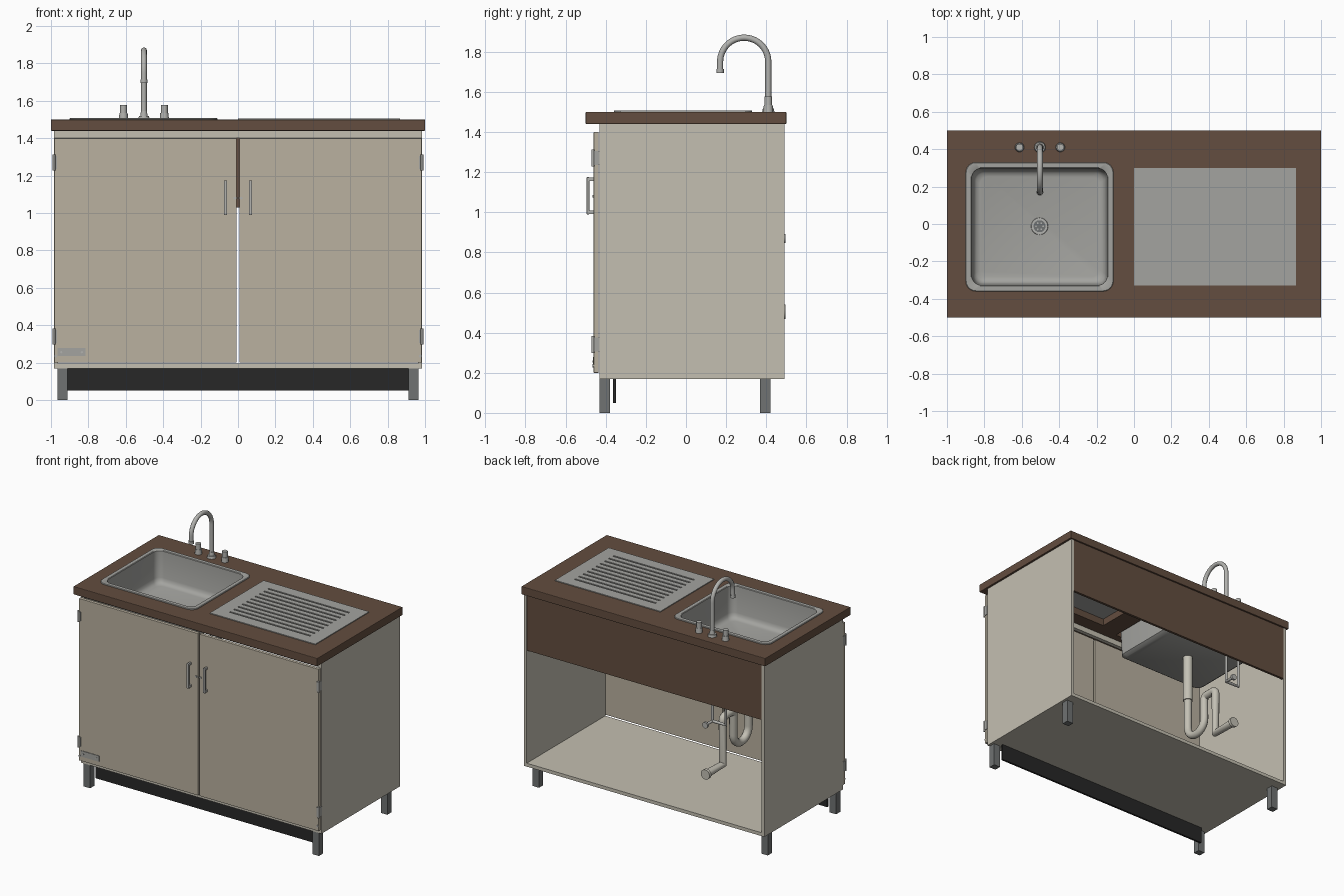
import bpy, bmesh, math
from mathutils import Vector, Matrix

if "Cube" in bpy.data.objects:
    bpy.data.objects.remove(bpy.data.objects["Cube"])


def mat(name, c):
    m = bpy.data.materials.new(name)
    m.diffuse_color = (*c, 1)
    m.use_nodes = True
    m.node_tree.nodes["Principled BSDF"].inputs["Base Color"].default_value = m.diffuse_color
    return m


WOOD = mat("brown_wood", (0.125, 0.075, 0.05))
BODY = mat("cream_panel", (0.55, 0.52, 0.44))
DOOR = mat("beige_door", (0.49, 0.44, 0.35))
STEEL = mat("steel", (0.37, 0.37, 0.35))
CHROME = mat("chrome", (0.45, 0.45, 0.43))
PLASTIC = mat("pipe_plastic", (0.55, 0.53, 0.46))
LEG = mat("leg_metal", (0.16, 0.17, 0.17))
BLACK = mat("black_plinth", (0.02, 0.02, 0.02))


def finish(bm, name, m, smooth=False):
    bmesh.ops.recalc_face_normals(bm, faces=bm.faces)
    me = bpy.data.meshes.new(name)
    bm.to_mesh(me)
    bm.free()
    o = bpy.data.objects.new(name, me)
    bpy.context.collection.objects.link(o)
    me.materials.append(m)
    if smooth:
        shade(o)
    return o


def shade(o):
    bpy.ops.object.select_all(action='DESELECT')
    o.select_set(True)
    bpy.context.view_layer.objects.active = o
    bpy.ops.object.shade_smooth_by_angle(angle=math.radians(40))


def add_box(bm, x, y, z):
    c = Vector((sum(x) / 2, sum(y) / 2, sum(z) / 2))
    s = (x[1] - x[0], y[1] - y[0], z[1] - z[0], 1)
    bmesh.ops.create_cube(bm, size=1, matrix=Matrix.Translation(c) @ Matrix.Diagonal(s))


def box(name, x, y, z, m, bevel=0):
    bm = bmesh.new()
    add_box(bm, x, y, z)
    if bevel:
        bmesh.ops.bevel(bm, geom=bm.edges[:], offset=bevel, segments=2, affect='EDGES', profile=0.5)
    return finish(bm, name, m)


def cyl(name, p, q, r, m, r2=None, n=24):
    p, q = Vector(p), Vector(q)
    rot = (q - p).to_track_quat('Z', 'Y').to_matrix().to_4x4()
    bm = bmesh.new()
    bmesh.ops.create_cone(bm, cap_ends=True, segments=n, radius1=r, radius2=r if r2 is None else r2,
                          depth=(q - p).length, matrix=Matrix.Translation((p + q) / 2) @ rot)
    return finish(bm, name, m, True)


def tube(name, pts, r, m):
    cu = bpy.data.curves.new(name, 'CURVE')
    cu.dimensions = '3D'
    cu.bevel_depth, cu.bevel_resolution, cu.use_fill_caps = r, 4, True
    sp = cu.splines.new('POLY')
    sp.points.add(len(pts) - 1)
    for s, p in zip(sp.points, pts):
        s.co = (*p, 1)
    o = bpy.data.objects.new(name, cu)
    bpy.context.collection.objects.link(o)
    cu.materials.append(m)
    bpy.ops.object.select_all(action='DESELECT')
    o.select_set(True)
    bpy.context.view_layer.objects.active = o
    bpy.ops.object.convert(target='MESH')
    shade(o)


def arc(x, cy, cz, r, a0, a1, n=16):
    return [(x, cy + r * math.cos(math.radians(a0 + (a1 - a0) * i / n)),
             cz + r * math.sin(math.radians(a0 + (a1 - a0) * i / n))) for i in range(n + 1)]


def cut(target, boxes):
    bm = bmesh.new()
    for b in boxes:
        add_box(bm, *b)
    c = finish(bm, "cutter", BLACK)
    c.hide_render = True
    mod = target.modifiers.new("cut", 'BOOLEAN')
    mod.object, mod.solver = c, 'EXACT'
    bpy.context.view_layer.objects.active = target
    bpy.ops.object.modifier_apply(modifier="cut")
    bpy.data.objects.remove(c)


# Countertop with openings for the sink and the drainboard
top = box("countertop", (-1, 1), (-.5, .5), (1.44, 1.5), WOOD, .004)
cut(top, [((-.885, -.125), (-.345, .315), (1.3, 1.6)), ((.03, .835), (-.30, .27), (1.3, 1.6))])

# Cabinet carcass, open at the lower back
for s, side in ((-1, "left"), (1, "right")):
    box(f"{side}_side_panel", sorted((s * .963, s * .985)), (-.43, .49), (.17, 1.44), BODY)
    for y, end in ((-.405, "front"), (.395, "back")):
        box(f"{end}_{side}_leg", sorted((s * .912, s * .965)), (y - .025, y + .025), (0, .17), LEG)
box("bottom_panel", (-.963, .963), (-.43, .49), (.17, .195), BODY)
box("front_top_rail", (-.963, .963), (-.43, -.40), (1.40, 1.44), BODY)
box("back_apron", (-.963, .963), (.47, .488), (1.03, 1.44), WOOD)
box("plinth", (-.912, .912), (-.365, -.35), (.05, .17), BLACK)

# Doors with handles, hinges and catches
for s, side in ((-1, "left"), (1, "right")):
    box(f"{side}_door", sorted((s * .007, s * .983)), (-.46, -.435), (.2, 1.4), DOOR, .002)
    hx = s * .067
    box(f"{side}_handle_grip", (hx - .008, hx + .008), (-.495, -.482), (.99, 1.175), CHROME, .002)
    for i, z in enumerate((1.0, 1.165)):
        box(f"{side}_handle_post_{i}", (hx - .007, hx + .007), (-.484, -.458), (z - .008, z + .008), CHROME)
    for i, z in enumerate((.34, 1.27)):
        box(f"{side}_hinge_leaf_{i}", sorted((s * .967, s * .988)), (-.464, -.43), (z - .035, z + .035), STEEL)
        cyl(f"{side}_hinge_pin_{i}", (s * .984, -.464, z - .042), (s * .984, -.464, z + .042), .007, CHROME, n=12)
    cyl(f"{side}_door_stop", (s * .975, -.465, .235), (s * .975, -.455, .235), .008, CHROME, n=12)
    cyl(f"{side}_catch", (s * .018, -.467, 1.08), (s * .018, -.458, 1.08), .007, CHROME, n=12)
box("catch_bar", (-.022, .022), (-.466, -.461), (1.077, 1.083), CHROME)
box("blank_plate", (-.965, -.815), (-.464, -.459), (.235, .278), STEEL)
for x in (-.945, -.835):
    cyl("plate_screw", (x, -.467, .256), (x, -.463, .256), .006, CHROME, n=12)

# Sink: rounded loops lofted from the rim down inside and back up outside
def rounded(bm, hx, hy, r, z, n=6):
    vs = []
    for k, (sx, sy) in enumerate(((1, 1), (-1, 1), (-1, -1), (1, -1))):
        for i in range(n + 1):
            a = math.radians(90 * k + 90 * i / n)
            vs.append(bm.verts.new((-.505 + sx * (hx - r) + r * math.cos(a),
                                    -.015 + sy * (hy - r) + r * math.sin(a), z)))
    return vs


bm = bmesh.new()
spec = [(.372, .322, .05, 1.258), (.372, .322, .05, 1.5), (.395, .345, .055, 1.5), (.395, .345, .055, 1.504),
        (.392, .342, .052, 1.507), (.366, .316, .05, 1.507), (.362, .312, .05, 1.503), (.356, .306, .05, 1.31),
        (.350, .300, .05, 1.288), (.338, .288, .045, 1.274), (.318, .268, .04, 1.268)]
spec[0:1] = [(.34, .29, .04, 1.25), (.365, .315, .05, 1.268)]
loops = [rounded(bm, *s) for s in spec]
for a, b in zip(loops, loops[1:]):
    for i in range(len(a)):
        j = (i + 1) % len(a)
        bm.faces.new((a[i], a[j], b[j], b[i]))
bm.faces.new(loops[0])
bm.faces.new(loops[-1])
finish(bm, "sink_basin", STEEL, True)

# Drain strainer
DX, DY = -.505, -.012
cyl("drain_flange", (DX, DY, 1.262), (DX, DY, 1.272), .048, CHROME, .044, 32)
cyl("drain_strainer", (DX, DY, 1.262), (DX, DY, 1.274), .032, LEG, n=32)
for i in range(6):
    a = math.radians(60 * i)
    x, y = DX + .019 * math.cos(a), DY + .019 * math.sin(a)
    cyl("strainer_stud", (x, y, 1.27), (x, y, 1.276), .005, CHROME, n=10)

# Drainboard with grooves
board = box("drainboard", (0, .865), (-.33, .30), (1.492, 1.506), STEEL)
cut(board, [((.1, .765), (y - .006, y + .006), (1.499, 1.52)) for y in [-.24 + .05 * i for i in range(10)]])

# Faucet
FX, FY = -.503, .41
cyl("faucet_base", (FX, FY, 1.498), (FX, FY, 1.518), .031, CHROME, .027)
cyl("faucet_collar", (FX, FY, 1.515), (FX, FY, 1.545), .02, CHROME, .016)
tube("faucet_spout", [(FX, FY, 1.5)] + arc(FX, .29, 1.75, .12, 0, 180, 28) + [(FX, .17, 1.71)], .0155, CHROME)
cyl("spout_tip", (FX, .17, 1.695), (FX, .17, 1.715), .0185, CHROME)
for s, side in ((-1, "left"), (1, "right")):
    x = FX + s * .109
    cyl(f"{side}_tap_base", (x, FY, 1.498), (x, FY, 1.535), .025, CHROME, .022)
    cyl(f"{side}_tap_knob", (x, FY, 1.535), (x, FY, 1.577), .019, CHROME, n=12)

# Drain trap and waste pipe
cyl("drain_tailpiece", (DX, DY, .9), (DX, DY, 1.255), .034, PLASTIC)
tube("drain_trap", [(DX, DY, 1.0)] + arc(DX, DY + .09, .68, .09, 180, 360)
     + arc(DX, DY + .208, .825, .03, 180, 90, 5) + arc(DX, .26, .825, .03, 90, 0, 5)
     + [(DX, .29, .505), (DX, .49, .505)], .028, PLASTIC)
cyl("waste_flange", (DX, .475, .505), (DX, .497, .505), .036, PLASTIC)

# Water supply pipes under the faucet
tube("supply_pipe", [(FX, FY, 1.44), (FX, FY, .87), (FX, .49, .87)], .011, CHROME)
tube("tap_pipe", [(FX - .109, FY, 1.44), (FX - .109, FY, .87), (FX, FY, .87)], .011, CHROME)
cyl("supply_flange", (FX, .482, .87), (FX, .497, .87), .022, CHROME)
